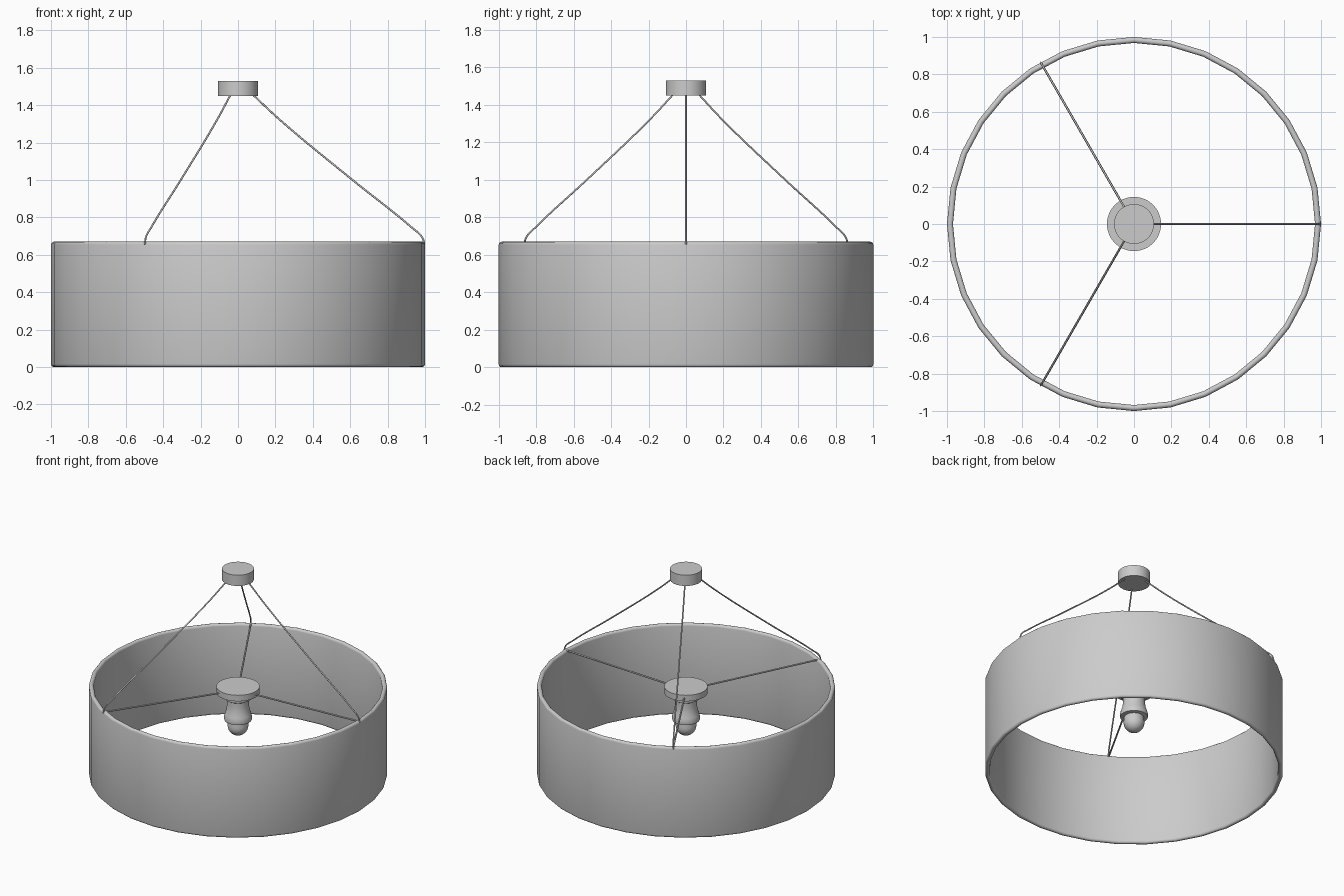
import bpy, math

if "Cube" in bpy.data.objects:
    bpy.data.objects.remove(bpy.data.objects["Cube"])


def lathe(name, profile, sides, closed=False):
    """Revolve (radius, z) points around the z axis."""
    verts, faces, n = [], [], len(profile)
    for i in range(sides):
        a = 2 * math.pi * i / sides
        verts += [(r * math.cos(a), r * math.sin(a), z) for r, z in profile]
    for i in range(sides):
        j = (i + 1) % sides
        for k in range(n if closed else n - 1):
            m = (k + 1) % n
            faces.append((i * n + k, j * n + k, j * n + m, i * n + m))
    if not closed:
        faces.append([i * n for i in reversed(range(sides))])
        faces.append([i * n + n - 1 for i in range(sides)])
    mesh = bpy.data.meshes.new(name)
    mesh.from_pydata(verts, [], faces)
    ob = bpy.data.objects.new(name, mesh)
    bpy.context.collection.objects.link(ob)
    bpy.ops.object.select_all(action='DESELECT')
    ob.select_set(True)
    bpy.context.view_layer.objects.active = ob
    bpy.ops.object.shade_smooth_by_angle(angle=math.radians(40))
    return ob


def wire(name, points, angle, radius=0.005):
    """Round wire through (radius, z) points, turned to the given angle."""
    cu = bpy.data.curves.new(name, 'CURVE')
    cu.dimensions = '3D'
    cu.bevel_depth = radius
    cu.bevel_resolution = 2
    cu.resolution_u = 8
    cu.use_fill_caps = True
    sp = cu.splines.new('BEZIER')
    sp.bezier_points.add(len(points) - 1)
    for bp, (r, z) in zip(sp.bezier_points, points):
        bp.co = (r, 0, z)
        bp.handle_left_type = bp.handle_right_type = 'AUTO'
    ob = bpy.data.objects.new(name, cu)
    ob.rotation_euler.z = angle
    bpy.context.collection.objects.link(ob)
    return ob


# Drum shade: thin wall with rounded rims
mid, half, top = 0.984, 0.016, 0.67
ring = []
for k in range(7):
    a = math.pi * k / 6
    ring.append((mid + half * math.cos(a), top - half + half * math.sin(a)))
for k in range(7):
    a = math.pi + math.pi * k / 6
    ring.append((mid + half * math.cos(a), half + half * math.sin(a)))
lathe("drum_shade", ring, 32, closed=True)

# Ceiling canopy
lathe("ceiling_canopy", [(0.107, 1.45), (0.107, 1.53)], 32)

# Central hub disc inside the shade
lathe("hub_disc", [(0.145, 0.615), (0.145, 0.66)], 32)

# Lamp socket flaring to a collar
lathe("lamp_socket", [(0.06, 0.41), (0.092, 0.415), (0.095, 0.435), (0.088, 0.46),
                      (0.078, 0.49), (0.073, 0.53), (0.073, 0.565), (0.09, 0.575),
                      (0.09, 0.616)], 32)

# Bulb
bulb = [(0.002, 0.302)]
for k in range(1, 9):
    a = -math.pi / 2 + math.pi * 0.55 * k / 8
    bulb.append((0.07 * math.cos(a), 0.372 + 0.07 * math.sin(a)))
bulb.append((0.066, 0.42))
lathe("bulb", bulb, 32)

# Three support arms and three hanging cables
for i in range(3):
    ang = 2 * math.pi * i / 3
    wire(f"support_arm_{i + 1}", [(0.12, 0.635), (0.985, 0.664)], ang, 0.006)
    wire(f"hanging_cable_{i + 1}", [(0.075, 1.46), (0.22, 1.325), (0.6, 1.01),
                                    (0.93, 0.745), (0.985, 0.693), (0.997, 0.655)], ang)
